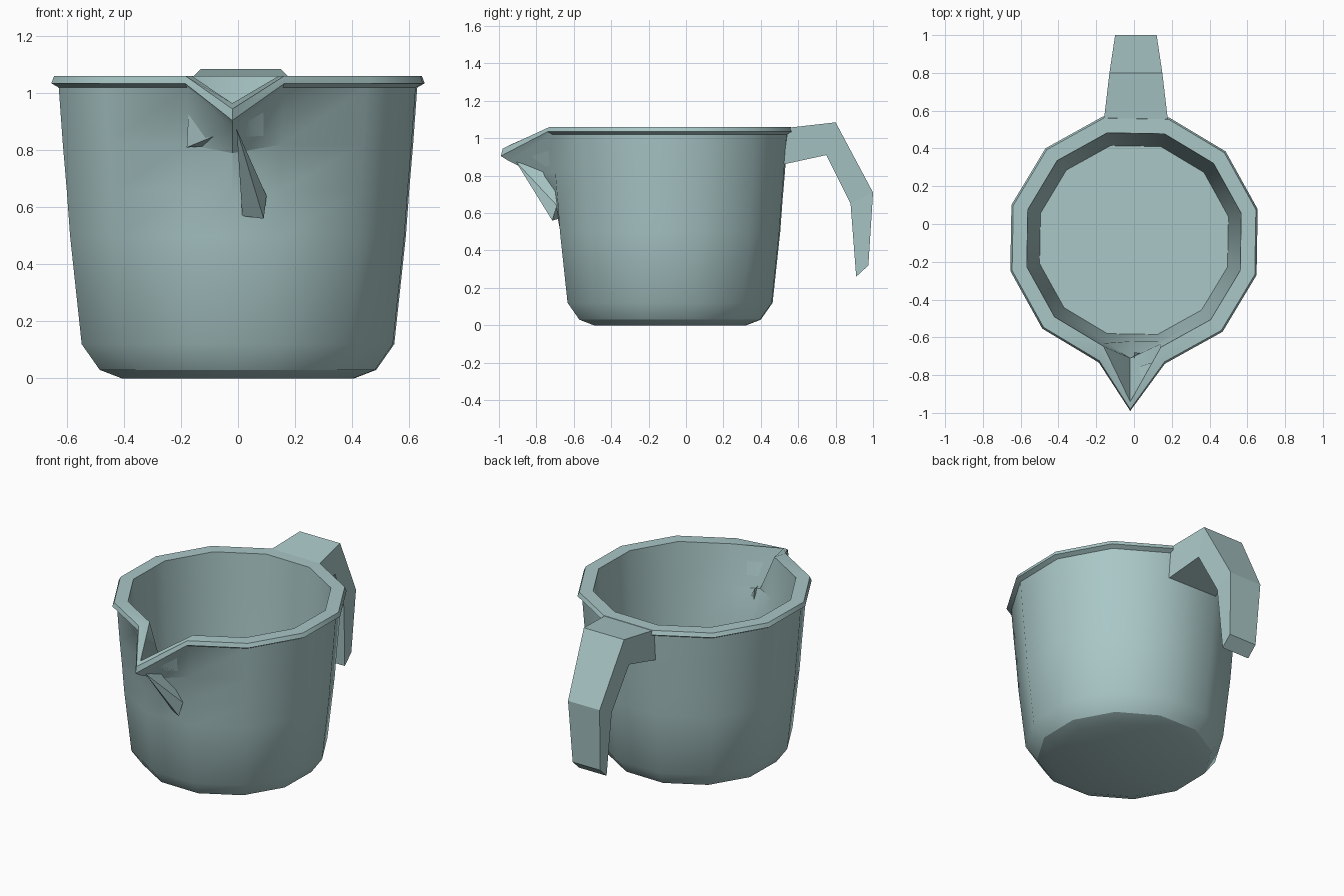
import bpy, bmesh, math

old = bpy.data.objects.get("Cube")
if old:
    bpy.data.objects.remove(old, do_unlink=True)

mat = bpy.data.materials.new("pale teal")
mat.use_nodes = True
COLOR = (0.40, 0.57, 0.57, 1)
mat.diffuse_color = COLOR
mat.node_tree.nodes["Principled BSDF"].inputs["Base Color"].default_value = COLOR

CY = -0.085  # centre of the bowl in y


def make(name, verts, faces, smooth=None):
    bm = bmesh.new()
    vs = [bm.verts.new(v) for v in verts]
    for f in faces:
        bm.faces.new([vs[i] for i in f])
    bmesh.ops.recalc_face_normals(bm, faces=bm.faces)
    me = bpy.data.meshes.new(name)
    bm.to_mesh(me)
    bm.free()
    me.materials.append(mat)
    ob = bpy.data.objects.new(name, me)
    bpy.context.collection.objects.link(ob)
    if smooth:
        bpy.ops.object.select_all(action='DESELECT')
        ob.select_set(True)
        bpy.context.view_layer.objects.active = ob
        bpy.ops.object.shade_smooth_by_angle(angle=math.radians(smooth))
    return ob


# Bowl: rings of (radius, height, spout point y, spout point z);
# None leaves the front of the ring straight
rings = [
    (0.42, 0.0, None, None),
    (0.50, 0.03, None, None),
    (0.565, 0.12, None, None),
    (0.607, 0.50, None, None),
    (0.619, 0.66, -0.70, 0.64),
    (0.633, 0.82, -0.77, 0.79),
    (0.648, 1.02, -0.95, 0.88),
    (0.675, 1.035, -0.99, 0.905),
    (0.665, 1.06, -0.98, 0.945),
    (0.585, 1.06, -0.94, 0.965),
    (0.568, 0.80, -0.71, 0.80),
    (0.555, 0.60, None, None),
    (0.515, 0.09, None, None),
]
N = 13
verts, faces = [], []
for r, z, sy, sz in rings:
    for k in range(12):
        a = math.radians(284 + 30 * k)
        verts.append((r * math.cos(a), CY + r * math.sin(a), z))
    # spout column in the middle of the front side
    if sy is None:
        sy, sz = CY - r * math.cos(math.radians(15)), z
    verts.append((-0.02, sy, sz))
for i in range(len(rings) - 1):
    for k in range(N):
        a, b = i * N + k, i * N + (k + 1) % N
        faces.append((a, b, b + N, a + N))
faces.append(range(N))
faces.append(range((len(rings) - 1) * N, len(rings) * N))
make("bowl", verts, faces, 33)

# Angular fin below the pouring lip
make("spout_fin",
     [(-0.005, -0.91, 0.875), (0.09, -0.715, 0.56), (0.015, -0.68, 0.57),
      (0.10, -0.69, 0.64), (0.0, -0.68, 0.80)],
     [(0, 1, 2), (0, 1, 3), (0, 2, 4), (0, 3, 4), (1, 2, 4, 3)])

# Wedge on the right side of the pouring lip
make("spout_wedge",
     [(-0.01, -0.92, 0.88), (-0.18, -0.715, 0.81), (-0.04, -0.74, 0.82),
      (-0.17, -0.70, 1.0)],
     [(0, 1, 2), (0, 1, 3), (0, 2, 3), (1, 2, 3)])

# Handle: sections of (outer y, outer z, inner y, inner z, half width)
sections = [
    (0.545, 1.056, 0.52, 0.86, 0.17),
    (0.80, 1.085, 0.75, 0.91, 0.14),
    (1.00, 0.71, 0.88, 0.65, 0.11),
    (0.975, 0.32, 0.91, 0.26, 0.095),
]
verts, faces = [], []
for oy, oz, iy, iz, w in sections:
    verts += [(0.01 - w, oy, oz), (0.01 + w, oy, oz),
              (0.01 + w, iy, iz), (0.01 - w, iy, iz)]
for i in range(len(sections) - 1):
    for k in range(4):
        a, b = i * 4 + k, i * 4 + (k + 1) % 4
        faces.append((a, b, b + 4, a + 4))
faces += [(0, 1, 2, 3), (12, 13, 14, 15)]
make("handle", verts, faces)
